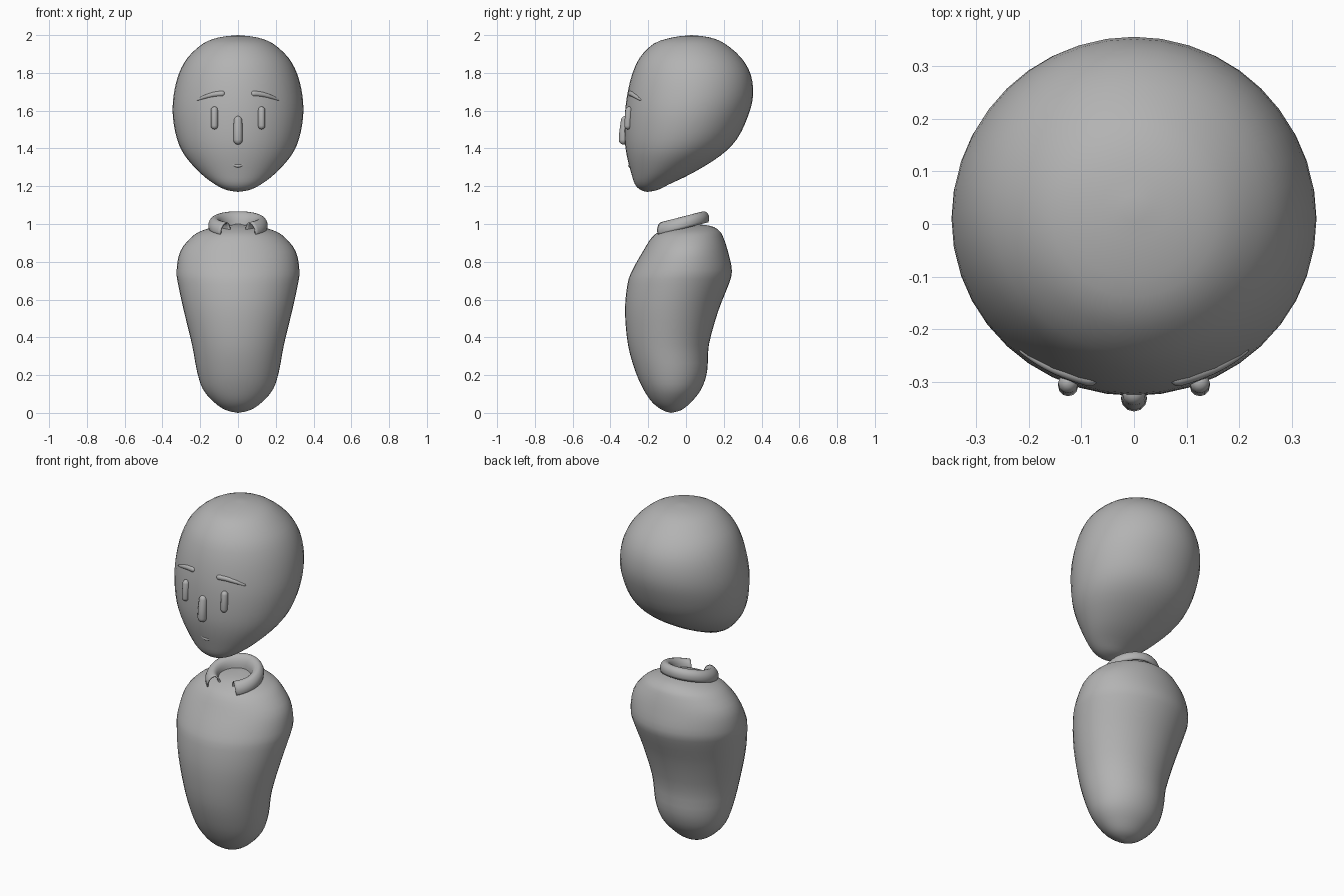
import bpy, bmesh, math
from mathutils import Vector

if "Cube" in bpy.data.objects:
    bpy.data.objects.remove(bpy.data.objects["Cube"])

grey = bpy.data.materials.new("plain grey")
grey.diffuse_color = (0.45, 0.45, 0.45, 1)
grey.use_nodes = True
grey.node_tree.nodes["Principled BSDF"].inputs["Base Color"].default_value = grey.diffuse_color


def finish(name, bm):
    bmesh.ops.recalc_face_normals(bm, faces=bm.faces)
    me = bpy.data.meshes.new(name)
    bm.to_mesh(me)
    bm.free()
    me.materials.append(grey)
    ob = bpy.data.objects.new(name, me)
    bpy.context.collection.objects.link(ob)
    me.shade_smooth()
    return ob


def smooth_rows(rows, steps):
    """Catmull-Rom through the section rows."""
    rows = [Vector(r) for r in rows]
    out = []
    for i in range(len(rows) - 1):
        a, b, c, d = (rows[max(0, min(len(rows) - 1, i + k))] for k in (-1, 0, 1, 2))
        for s in range(steps):
            t = s / steps
            out.append(b + (c - a) * (t / 2) + (a * 2 - b * 5 + c * 4 - d) * (t * t / 2)
                       + (b * 3 - a - c * 3 + d) * (t ** 3 / 2))
    return out + [rows[-1]]


def skin(bm, rings, closed=True):
    for r0, r1 in zip(rings, rings[1:]):
        n = len(r0)
        for k in range(n if closed else n - 1):
            bm.faces.new((r0[k], r0[(k + 1) % n], r1[(k + 1) % n], r1[k]))


def loft(name, rows, seg=40):
    """Closed solid from oval sections: z, half width, front y, back y."""
    bm = bmesh.new()
    rows = smooth_rows(rows, 3)
    rings = []
    for z, w, yf, yb in rows[1:-1]:
        rings.append([bm.verts.new((w * math.cos(a), (yf + yb) / 2 + (yb - yf) / 2 * math.sin(a), z))
                      for a in (2 * math.pi * k / seg for k in range(seg))])
    skin(bm, rings)
    for row, ring in ((rows[0], rings[0]), (rows[-1], rings[-1])):
        tip = bm.verts.new((0, row[2], row[0]))
        for k in range(seg):
            bm.faces.new((tip, ring[k], ring[(k + 1) % seg]))
    return finish(name, bm)


def tube(name, pts, seg=12):
    """Round-ended tube through (x, y, z, radius) points."""
    bm = bmesh.new()
    P = [Vector(p[:3]) for p in pts]
    R = [p[3] for p in pts]
    stations = []
    d0, d1 = (P[1] - P[0]).normalized(), (P[-1] - P[-2]).normalized()
    caps = [math.radians(a) for a in (85, 60, 30)]
    stations += [(P[0] - d0 * R[0] * math.sin(a), R[0] * math.cos(a), d0) for a in caps]
    for i, p in enumerate(P):
        d = (P[min(i + 1, len(P) - 1)] - P[max(i - 1, 0)]).normalized()
        stations.append((p, R[i], d))
    stations += [(P[-1] + d1 * R[-1] * math.sin(a), R[-1] * math.cos(a), d1) for a in reversed(caps)]
    rings = []
    for p, r, d in stations:
        u = d.cross(Vector((0, 1, 0))).normalized()
        v = d.cross(u)
        rings.append([bm.verts.new(p + r * (u * math.cos(a) + v * math.sin(a)))
                      for a in (2 * math.pi * k / seg for k in range(seg))])
    skin(bm, rings)
    bm.faces.new(rings[0])
    bm.faces.new(rings[-1])
    return finish(name, bm)


# Head: egg with a chin pushed forward
head_rows = [
    (2.0, 0, .03, .03), (1.988, .10, -.07, .125), (1.955, .185, -.17, .205),
    (1.88, .267, -.245, .292), (1.79, .315, -.286, .343), (1.68, .341, -.312, .355),
    (1.57, .345, -.324, .328), (1.45, .323, -.325, .27), (1.36, .28, -.313, .18),
    (1.27, .2, -.29, .035), (1.21, .122, -.27, -.09), (1.18, .06, -.24, -.15),
    (1.17, 0, -.205, -.205)]
loft("head", head_rows)


def face_y(x, z):
    """Front surface of the head at x, z."""
    for a, b in zip(head_rows, head_rows[1:]):
        if b[0] <= z <= a[0]:
            t = (a[0] - z) / (a[0] - b[0])
            w, f, k = (a[i] + (b[i] - a[i]) * t for i in (1, 2, 3))
            return (f + k) / 2 - (k - f) / 2 * math.sqrt(max(0, 1 - (x / w) ** 2))


# Body: tapered bean with broad shoulders
loft("body", [
    (1.0, 0, .04, .04), (.99, .10, -.06, .13), (.965, .19, -.13, .175),
    (.93, .247, -.18, .197), (.855, .306, -.228, .222), (.754, .325, -.285, .243),
    (.68, .317, -.31, .226), (.537, .286, -.323, .17), (.36, .243, -.307, .121),
    (.22, .217, -.268, .112), (.124, .185, -.225, .08), (.055, .125, -.178, .025),
    (.015, .065, -.125, -.025), (0, 0, -.08, -.08)])

# Eyes, brows
for side, s in (("left", 1), ("right", -1)):
    tube("eye_" + side, [(s * .125, -.302, 1.603, .019), (s * .125, -.308, 1.52, .019)])
    brow = smooth_rows([(.084, 1.69, .016), (.125, 1.686, .014),
                        (.17, 1.674, .011), (.212, 1.658, .006)], 4)
    tube("eyebrow_" + side, [(s * x, face_y(x, z) + r * .45, z, r) for x, z, r in brow])

# Nose
tube("nose", [(0, -.322, 1.55, .022), (0, -.329, 1.49, .024), (0, -.331, 1.445, .025)])

# Mouth: small upturned crescent
tube("mouth", [(x, face_y(x, 1.31) + .004, 1.308 + 9 * x * x, .010 - abs(x) * .16)
               for x in (-.036, -.027, -.018, -.009, 0, .009, .018, .027, .036)])

# Collar: rolled band, tilted forward and open at the front
profile = smooth_rows([(.085, -.05), (.088, -.01), (.1, .018), (.12, .03),
                       (.142, .022), (.157, -.005), (.154, -.035)], 2)
bm = bmesh.new()
rings = []
N = 40
for k in range(N + 1):
    ring = []
    for j, (r, h) in enumerate(profile):
        gap = math.radians(24 + 14 * j / (len(profile) - 1))
        a = gap + (2 * math.pi - 2 * gap) * k / N
        x, y = r * math.sin(a), -r * math.cos(a)
        ring.append(bm.verts.new((x, -.03 + y * .97, 1.006 + h + .25 * y)))
    rings.append(ring)
skin(bm, rings, closed=False)
collar = finish("collar", bm)
solid = collar.modifiers.new("thickness", 'SOLIDIFY')
solid.thickness = .008
solid.offset = -1
